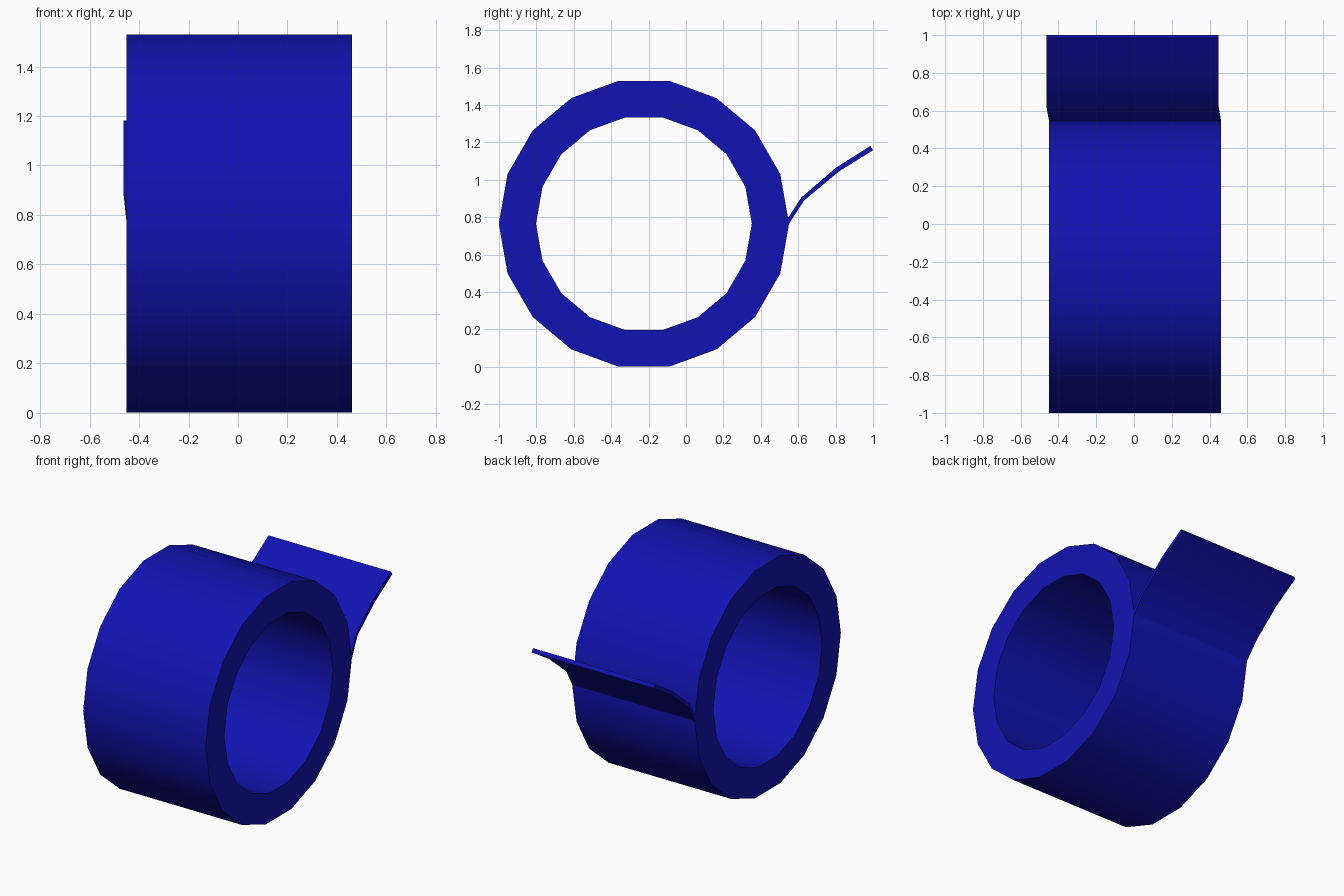
import bpy, bmesh
from math import cos, sin, radians

if "Cube" in bpy.data.objects:
    bpy.data.objects.remove(bpy.data.objects["Cube"])

blue = bpy.data.materials.new("blue_tape")
blue.diffuse_color = (0.006, 0.006, 0.45, 1)
blue.use_nodes = True
blue.node_tree.nodes["Principled BSDF"].inputs["Base Color"].default_value = blue.diffuse_color


def finish(bm, name):
    bmesh.ops.recalc_face_normals(bm, faces=bm.faces)
    mesh = bpy.data.meshes.new(name)
    bm.to_mesh(mesh)
    bm.free()
    mesh.materials.append(blue)
    obj = bpy.data.objects.new(name, mesh)
    bpy.context.collection.objects.link(obj)
    bpy.ops.object.select_all(action='DESELECT')
    obj.select_set(True)
    bpy.context.view_layer.objects.active = obj
    bpy.ops.object.shade_smooth_by_angle(angle=radians(32))


def loft(name, sections, closed):
    """Join four-point cross-sections into a strip, capping open ends."""
    bm = bmesh.new()
    loops = [[bm.verts.new(p) for p in s] for s in sections]
    n = len(loops)
    for i in range(n if closed else n - 1):
        a, b = loops[i], loops[(i + 1) % n]
        for k in range(4):
            j = (k + 1) % 4
            bm.faces.new((a[k], a[j], b[j], b[k]))
    if not closed:
        bm.faces.new(loops[0])
        bm.faces.new(loops[-1])
    finish(bm, name)


# Roll: thick 18-sided ring lying along x
CY, CZ, OUTER, INNER = -0.225, 0.765, 0.776, 0.577
X0, X1 = -0.45, 0.46
ring = []
for i in range(18):
    c, s = cos(radians(20 * i)), sin(radians(20 * i))
    ring.append([(x, CY + r * c, CZ + r * s)
                 for x, r in ((X0, OUTER), (X1, OUTER), (X1, INNER), (X0, INNER))])
loft("tape_roll", ring, True)

# Loose end: thin strip peeling off the back, shifted slightly sideways
strip = [  # x shift, lower (y, z), upper (y, z)
    (0, (0.551, 0.765), (0.545, 0.795)),
    (-0.013, (0.631, 0.889), (0.617, 0.906)),
    (-0.013, (0.817, 1.044), (0.804, 1.066)),
    (-0.013, (1.0, 1.158), (0.986, 1.181)),
]
loft("loose_end", [[(X0 + d, *lo), (X1 + d, *lo), (X1 + d, *up), (X0 + d, *up)]
                   for d, lo, up in strip], False)
